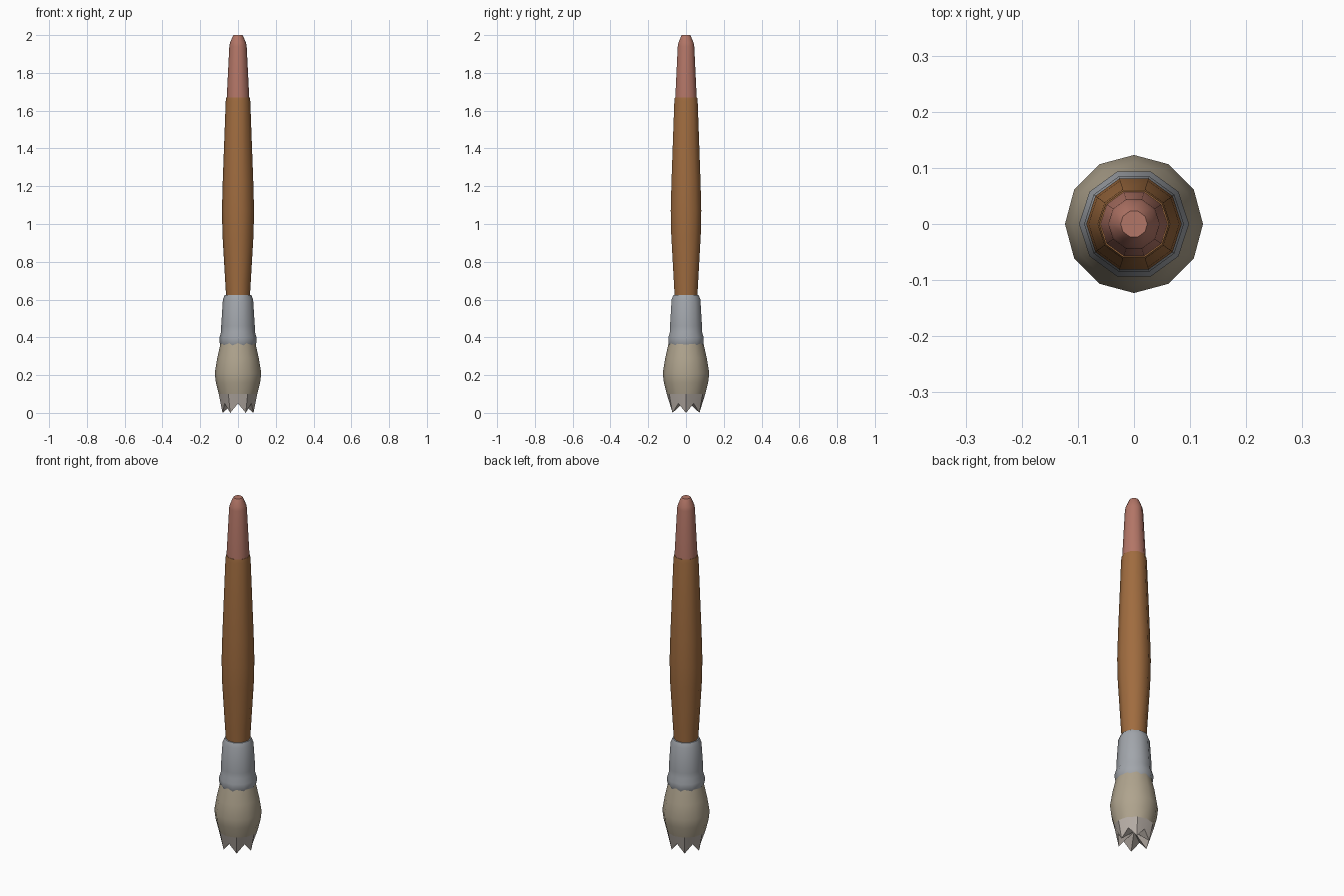
import bpy, bmesh
from math import sin, cos, tau, radians

if "Cube" in bpy.data.objects:
    bpy.data.objects.remove(bpy.data.objects["Cube"])


def material(name, rgb):
    m = bpy.data.materials.new(name)
    m.diffuse_color = (*rgb, 1)
    m.use_nodes = True
    m.node_tree.nodes["Principled BSDF"].inputs["Base Color"].default_value = m.diffuse_color
    return m


def ring(bm, n, r, z):
    return [bm.verts.new((r * cos(tau * i / n), r * sin(tau * i / n), z)) for i in range(n)]


def bridge(bm, a, b):
    n = len(a)
    for i in range(n):
        j = (i + 1) % n
        bm.faces.new((a[i], a[j], b[j], b[i]))


def finish(bm, name, mat):
    bmesh.ops.recalc_face_normals(bm, faces=bm.faces[:])
    me = bpy.data.meshes.new(name)
    bm.to_mesh(me)
    bm.free()
    ob = bpy.data.objects.new(name, me)
    bpy.context.collection.objects.link(ob)
    me.materials.append(mat)
    bpy.ops.object.select_all(action='DESELECT')
    ob.select_set(True)
    bpy.context.view_layer.objects.active = ob
    bpy.ops.object.shade_smooth_by_angle(angle=radians(40))
    return ob


def lathe(name, profile, n, mat):
    """Closed solid of revolution from (radius, z) pairs, bottom to top."""
    bm = bmesh.new()
    rings = [ring(bm, n, r, z) for r, z in profile]
    for a, b in zip(rings, rings[1:]):
        bridge(bm, a, b)
    bm.faces.new(rings[0])
    bm.faces.new(rings[-1])
    return finish(bm, name, mat)


wood = material("wood", (0.35, 0.15, 0.05))
paint = material("red_paint", (0.45, 0.18, 0.135))
metal = material("metal", (0.36, 0.38, 0.41))
hair = material("hair", (0.43, 0.37, 0.27))
pale = material("pale_hair", (0.47, 0.42, 0.38))

# Handle and its painted end
lathe("handle", [(0.062, 0.60), (0.068, 0.70), (0.082, 0.94), (0.085, 1.07),
                 (0.081, 1.22), (0.065, 1.65), (0.062, 1.67)], 10, wood)
lathe("handle_end", [(0.060, 1.66), (0.046, 1.94), (0.042, 1.96),
                     (0.027, 1.995), (0.024, 2.0)], 10, paint)

# Metal ferrule with a crimped ridge
lathe("ferrule", [(0.091, 0.355), (0.097, 0.37), (0.098, 0.40), (0.089, 0.43),
                  (0.089, 0.46), (0.080, 0.60), (0.070, 0.625)], 10, metal)

# Bristle bulb
lathe("bristles", [(0.102, 0.10), (0.117, 0.16), (0.123, 0.21),
                   (0.110, 0.29), (0.092, 0.37)], 12, hair)

# Jagged bristle tips: alternate corners pulled down, hollow underneath
bm = bmesh.new()
top = ring(bm, 12, 0.102, 0.10)
low = ring(bm, 12, 0.082, 0.0)
for v in low[1::2]:
    v.co.z = 0.05
bridge(bm, top, low)
centre = bm.verts.new((0, 0, 0.07))
for i in range(12):
    bm.faces.new((low[i], low[(i + 1) % 12], centre))
bm.faces.new(top)
finish(bm, "bristle_tips", pale)
